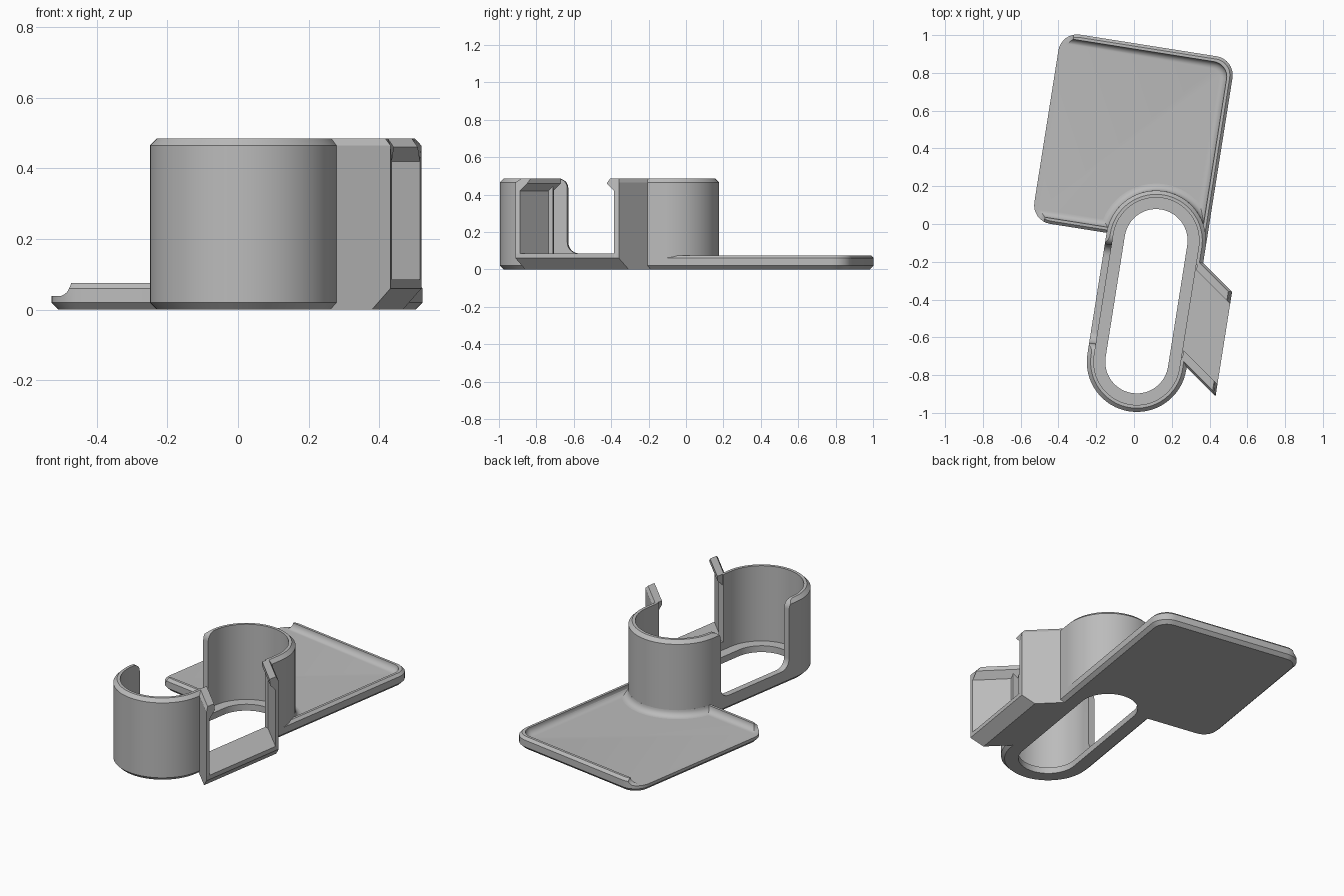
import bpy, bmesh
from math import sin, cos, pi, radians

if "Cube" in bpy.data.objects:
    bpy.data.objects.remove(bpy.data.objects["Cube"], do_unlink=True)

ORIGIN, TURN = (0.015, -0.73, 0), radians(-9)   # part frame: front arc centre
R, WALL_IN, HOLE, SPAN = 0.265, 0.228, 0.167, 0.65
TOP, LOW, FLOOR, RIM = 0.485, 0.085, 0.038, 0.075
SLOPE = -0.727

grey = bpy.data.materials.new("plain_grey")
grey.use_nodes = True
grey.diffuse_color = (0.5, 0.5, 0.5, 1)
grey.node_tree.nodes["Principled BSDF"].inputs["Base Color"].default_value = (0.5, 0.5, 0.5, 1)


def loft(name, rings):
    """Closed solid through a list of point loops of equal length."""
    bm = bmesh.new()
    loops = [[bm.verts.new(p) for p in ring] for ring in rings]
    n = len(loops[0])
    bm.faces.new(loops[0])
    bm.faces.new(loops[-1])
    for a, b in zip(loops, loops[1:]):
        for i in range(n):
            j = (i + 1) % n
            bm.faces.new((a[i], a[j], b[j], b[i]))
    bmesh.ops.remove_doubles(bm, verts=bm.verts, dist=1e-5)
    bmesh.ops.recalc_face_normals(bm, faces=bm.faces)
    me = bpy.data.meshes.new(name)
    bm.to_mesh(me)
    bm.free()
    ob = bpy.data.objects.new(name, me)
    ob.location, ob.rotation_euler = ORIGIN, (0, 0, TURN)
    bpy.context.collection.objects.link(ob)
    me.materials.append(grey)
    return ob


def arc(cx, cy, r, a0, a1, n):
    return [(cx + r * cos(a0 + (a1 - a0) * i / n), cy + r * sin(a0 + (a1 - a0) * i / n))
            for i in range(n + 1)]


def stadium(r, z):
    pts = arc(0, 0, r, pi, 2 * pi, 32) + arc(0, SPAN, r, 0, pi, 32)
    return [(x, y, z) for x, y in pts]


def rounded_rect(x0, y0, x1, y1, radii, inset, z):
    """Corner radii run from front-left, counter-clockwise."""
    x0, y0, x1, y1 = x0 + inset, y0 + inset, x1 - inset, y1 - inset
    pts = []
    for k, (x, y, sx, sy) in enumerate([(x0, y0, 1, 1), (x1, y0, -1, 1),
                                        (x1, y1, -1, -1), (x0, y1, 1, -1)]):
        r = max(radii[k] - inset, 0)
        pts += arc(x + sx * r, y + sy * r, r, pi + k * pi / 2, 1.5 * pi + k * pi / 2, 8)
    return [(x, y, z) for x, y in pts]


def select(ob):
    bpy.ops.object.select_all(action='DESELECT')
    ob.select_set(True)
    bpy.context.view_layer.objects.active = ob


def cut(ob, cutters):
    select(ob)
    for c in cutters:
        m = ob.modifiers.new("cut", 'BOOLEAN')
        m.operation, m.solver, m.object = 'DIFFERENCE', 'EXACT', c
        bpy.ops.object.modifier_apply(modifier=m.name)
        bpy.data.objects.remove(c, do_unlink=True)


def fillet(r, steps=6):
    """(inset, height) pairs of a concave fillet running down to the floor."""
    return [(r * (1 - cos(t)), RIM - r * sin(t))
            for t in [pi / 2 * i / steps for i in range(steps + 1)]]


# Cup: chamfered oval wall with a floor lip, open on both long sides
cup = loft("oval_cup", [stadium(R - 0.02, 0), stadium(R, 0.02),
                        stadium(R, TOP - 0.02), stadium(R - 0.02, TOP)])
inside = loft("inside_cutter", [stadium(WALL_IN, FLOOR), stadium(WALL_IN, 1)])
hole = loft("hole_cutter", [stadium(HOLE, -1), stadium(HOLE, 1)])
v0, v1 = 0.06, 0.59
half = [(v0 - 0.05, 0.6)]
half += arc(v0 - 0.05, TOP - 0.05, 0.05, pi / 2, 0, 8)
half += arc(v0 + 0.06, LOW + 0.06, 0.06, pi, 1.5 * pi, 8)
outline = half + [(v0 + v1 - v, z) for v, z in reversed(half)]
left_gap = loft("left_gap_cutter", [[(u, v, z) for v, z in outline] for u in (-0.5, -0.1)])
right_gap = loft("right_gap_cutter", [
    rounded_rect(0.1, 0.06, 0.5, 0.56, [0] * 4, 0, z) for z in (LOW, 1)])
cut(cup, [inside, hole, left_gap, right_gap])

# Tray plate: raised rim on three sides, open on the fourth
plate_box = (-0.668, SPAN, R, 1.664)
plate = loft("tray_plate", [rounded_rect(*plate_box, [0.1, 0, 0.1, 0.1], i, z)
                            for i, z in [(0.02, 0), (0, 0.02), (0, 0.06), (0.015, RIM)]])
drop = [(0, 0.2)] + fillet(RIM - FLOOR)
tray = loft("tray_cutter", [rounded_rect(-0.9, SPAN + 0.03, R - 0.03, 1.634,
                                         [0, 0, 0.08, 0], i, z) for i, z in drop])
open_end = loft("open_end_cutter", [rounded_rect(-0.9, 0.4, -0.6, 1.9, [0] * 4, i, z)
                                    for i, z in drop])
well = loft("well_cutter", [stadium(0.24, -1), stadium(0.24, 1)])
cut(plate, [tray, open_end, well])

# Fillet where the cup rises from the tray
section = [(R - 0.01, 0.03), (R - 0.01, RIM)] + [(R + i, z) for i, z in fillet(RIM - FLOOR)]
section.append((R + RIM - FLOOR, 0.03))
angles = [radians(30 + 150 * i / 32) for i in range(33)]
cup_fillet = loft("cup_fillet", [[(r * cos(a), SPAN + r * sin(a), z) for r, z in section]
                                 for a in angles])

# Clip base: side shelf with a deep chamfer below its outer edge
U0, U1 = 0.235, 0.44
FRONT, BACK = 0.034, 0.594


def edge(v, u):
    return v + SLOPE * (u - U0)


shelf = loft("clip_base", [[(U0, FRONT, z), (u, edge(FRONT, u), z),
                            (u, edge(BACK, u), z), (U0, BACK, z)]
                           for u, z in [(U1 - 0.06, 0), (U1, 0.06), (U1, LOW)]])

# Clip arms: slanted walls with an inward lip at the top
arm = [(0, 0.06), (0, TOP - 0.02), (0.015, TOP), (0.065, TOP),
       (0.065, TOP - 0.025), (0.025, TOP - 0.065), (0.025, 0.06)]
arms = []
for name, v, s in (("front_clip_arm", FRONT, 1), ("back_clip_arm", BACK, -1)):
    rings = []
    for end in (U0, U1):
        ring = []
        for t, z in arm:
            u = end - 0.02 if end == U1 and z == TOP else end
            ring.append((u, edge(v, u) + s * t, z))
        rings.append(ring)
    arms.append(loft(name, rings))

for ob in [cup, plate, cup_fillet, shelf] + arms:
    select(ob)
    bpy.ops.object.shade_smooth_by_angle(angle=radians(30))
